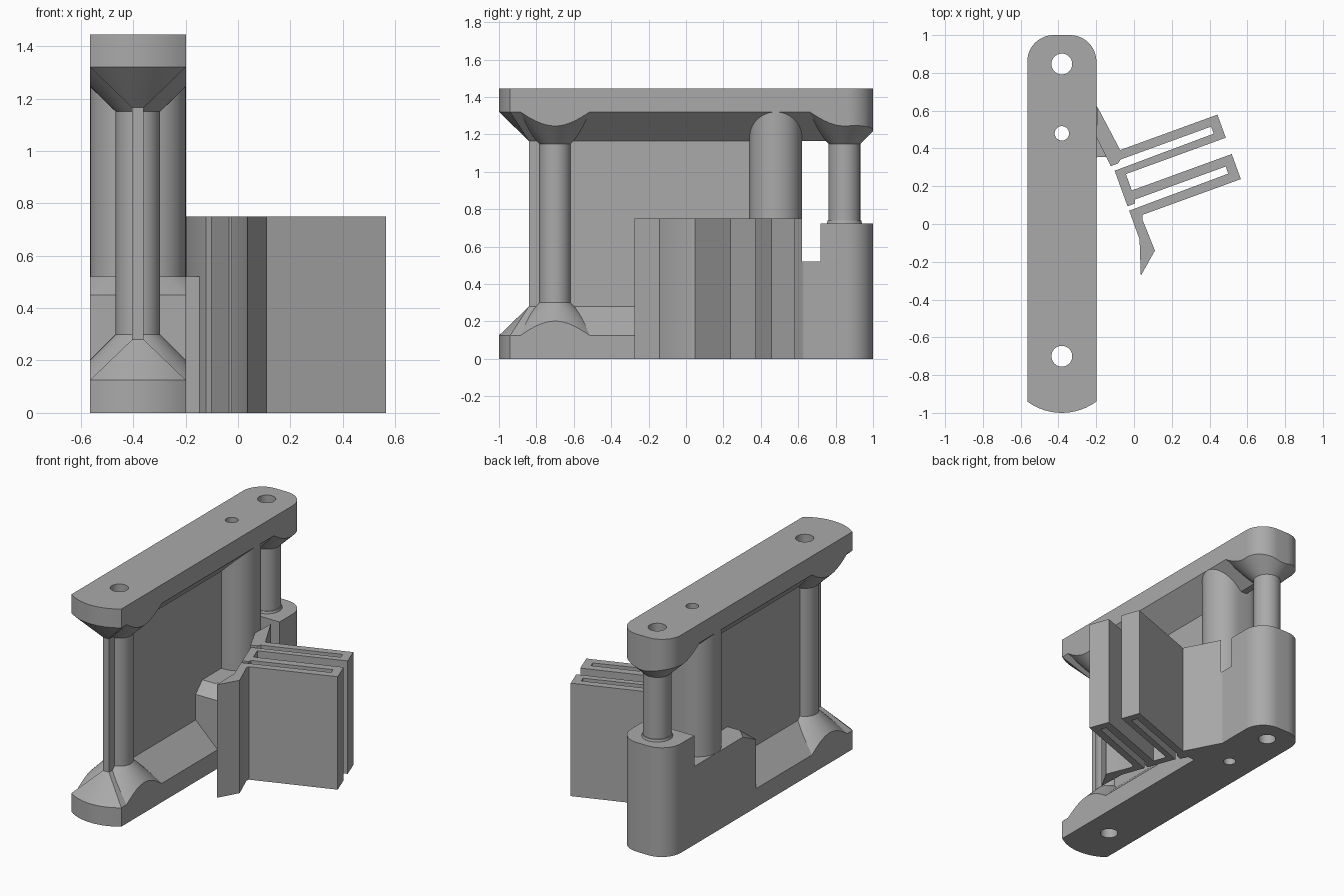
import bpy, bmesh, math
from mathutils import Matrix, Vector

cube = bpy.data.objects.get("Cube")
if cube:
    bpy.data.objects.remove(cube, do_unlink=True)

CX = -0.382                      # centre line of the frame
HW, R = 0.183, 0.14              # half width, back corner radius
TOP, PLATE = 1.445, 0.125        # overall height, plate thickness
FRONT_Y, MID_Y, BACK_Y = -0.7, 0.48, 0.847

gray = bpy.data.materials.new("plain_gray")
gray.use_nodes = True
gray.diffuse_color = (0.4, 0.4, 0.4, 1)
gray.node_tree.nodes["Principled BSDF"].inputs["Base Color"].default_value = (0.4, 0.4, 0.4, 1)


def finish(name, bm):
    bmesh.ops.recalc_face_normals(bm, faces=bm.faces)
    mesh = bpy.data.meshes.new(name)
    bm.to_mesh(mesh)
    bm.free()
    mesh.materials.append(gray)
    obj = bpy.data.objects.new(name, mesh)
    bpy.context.collection.objects.link(obj)
    return obj


def prism(name, points, z0, z1):
    bm = bmesh.new()
    face = bm.faces.new([bm.verts.new((x, y, z0)) for x, y in points])
    ext = bmesh.ops.extrude_face_region(bm, geom=[face])
    verts = [v for v in ext["geom"] if isinstance(v, bmesh.types.BMVert)]
    bmesh.ops.translate(bm, verts=verts, vec=(0, 0, z1 - z0))
    return finish(name, bm)


def hull(name, points):
    bm = bmesh.new()
    for p in points:
        bm.verts.new(p)
    res = bmesh.ops.convex_hull(bm, input=bm.verts)
    loose = [v for v in bm.verts if not v.link_faces]
    bmesh.ops.delete(bm, geom=loose, context="VERTS")
    bmesh.ops.dissolve_limit(bm, angle_limit=0.01, verts=bm.verts, edges=bm.edges)
    return finish(name, bm)


def cone(name, y, r0, r1, z0, z1):
    bm = bmesh.new()
    bmesh.ops.create_cone(bm, cap_ends=True, segments=48, radius1=r0, radius2=r1, depth=z1 - z0,
                          matrix=Matrix.Translation((CX, y, (z0 + z1) / 2)))
    return finish(name, bm)


def boolean(obj, other, mode):
    mod = obj.modifiers.new("cut", "BOOLEAN")
    mod.operation, mod.object, mod.solver = mode, other, "EXACT"
    bpy.context.view_layer.objects.active = obj
    bpy.ops.object.modifier_apply(modifier=mod.name)


def arc(x, y, r, a0, a1, n=12):
    angles = [math.radians(a0 + (a1 - a0) * i / n) for i in range(n + 1)]
    return [(x + r * math.cos(a), y + r * math.sin(a)) for a in angles]


def rounded_back(y=1 - R):
    s = HW - R
    return arc(CX + s, y, R, 0, 90) + arc(CX - s, y, R, 90, 180)


# Plate outline: bowed front end, rounded back corners
bow = (HW ** 2 + 0.06 ** 2) / 0.12
half = math.degrees(math.asin(HW / bow))
outline = rounded_back() + arc(CX, bow - 1, bow, 270 - half, 270 + half)


def box(x0, x1, y0, y1):
    return [(x0, y0), (x1, y0), (x1, y1), (x0, y1)]


parts = [prism("bottom_plate", outline, 0, PLATE),
         prism("top_plate", outline, TOP - PLATE, TOP),
         prism("web_wall", box(CX - 0.022, CX + 0.022, -0.84, MID_Y), 0.1, TOP - 0.1)]

# Sloped ribs joining the web to both plates
for name, z0, z1, end in (("bottom_rib", PLATE, 0.28, 0.4), ("top_rib", TOP - PLATE, 1.165, BACK_Y)):
    low = [p for p in outline if p[1] < 0] + [(CX - HW, end), (CX + HW, end)]
    parts.append(hull(name, [(x, y, z0) for x, y in low]
                      + [(x, y, z1) for x, y in box(CX - 0.022, CX + 0.022, -0.84, end)]))

# Round columns with flared ends trimmed to the plate outline
parts += [cone("front_column", FRONT_Y, 0.085, 0.085, 0.1, TOP - 0.1),
          cone("back_column", BACK_Y, 0.085, 0.085, 0.7, TOP - 0.1),
          cone("back_column_collar", BACK_Y, 0.095, 0.09, 0.72, 0.74)]
trim = prism("trim_helper", outline, -0.1, TOP + 0.1)
flares = [cone("front_column_foot", FRONT_Y, 0.26, 0.085, PLATE, 0.3),
          cone("front_column_head", FRONT_Y, 0.085, 0.26, 1.15, TOP - PLATE),
          cone("back_column_head", BACK_Y, 0.085, 0.26, 1.15, TOP - PLATE)]
for f in flares:
    boolean(f, trim, "INTERSECT")
bpy.data.objects.remove(trim, do_unlink=True)
parts += flares

# Middle post with rounded sides
s = HW - R
post = arc(CX + s, MID_Y, R, -90, 90, 20) + arc(CX - s, MID_Y, R, 90, 270, 20)
parts.append(prism("middle_post", post, 0.4, TOP - PLATE))

# Back base block with chamfered front, and the taller column seat
base = rounded_back() + [(CX - HW, 0.07), (CX + HW, 0.07)]
crown = rounded_back()
for side in (-1, 1):
    crown += [(CX + side * HW, 0.21), (CX + side * 0.113, 0.14)]
parts.append(hull("back_base", [(x, y, z) for x, y in base for z in (0, 0.45)]
                  + [(x, y, 0.52) for x, y in crown]))
seat = rounded_back() + [(CX - HW, 0.72), (CX + HW, 0.72)]
parts.append(prism("back_column_seat", seat, 0.4, 0.725))

# Screw holes through the frame
for y, r in ((FRONT_Y, 0.055), (MID_Y, 0.038), (BACK_Y, 0.055)):
    cutter = cone("hole_cutter", y, r, r, -0.2, TOP + 0.2)
    for p in parts:
        ys = [v.co.y for v in p.data.vertices]
        if min(ys) < y + r and max(ys) > y - r:
            boolean(p, cutter, "DIFFERENCE")
    bpy.data.objects.remove(cutter, do_unlink=True)

# Wedge mount between frame and spring clip
parts.append(prism("clip_mount", [(-0.3, 0.35), (-0.145, 0.355), (-0.11, 0.33), (-0.1, 0.38),
                                  (-0.2, 0.63), (-0.3, 0.63)], 0, 0.52))

# Folded spring clip, drawn along its own tilted axes
clip = [(0.03, 0.65), (0.065, 0.393), (0.613, 0.393), (0.613, 0.263), (0.05, 0.263),
        (0.05, 0.171), (0.613, 0.171), (0.613, 0.03), (0.06, 0.03), (0.05, 0.01),
        (0.056, -0.17), (-0.06, -0.27), (0, -0.086), (0, 0.075), (0.56, 0.08),
        (0.56, 0.12), (0.05, 0.12), (0.04, 0.1), (0, 0.1), (0, 0.3), (0.56, 0.305),
        (0.56, 0.345), (0.05, 0.345), (0.03, 0.33), (-0.01, 0.33), (-0.03, 0.5)]
turn = Matrix.Rotation(math.radians(20), 2)
parts.append(prism("spring_clip", [turn @ Vector(p) for p in clip], 0, 0.75))

# Smooth round surfaces, sharp edges kept
bpy.ops.object.select_all(action="DESELECT")
for p in parts:
    p.select_set(True)
bpy.context.view_layer.objects.active = parts[0]
bpy.ops.object.shade_smooth_by_angle(angle=math.radians(30))
